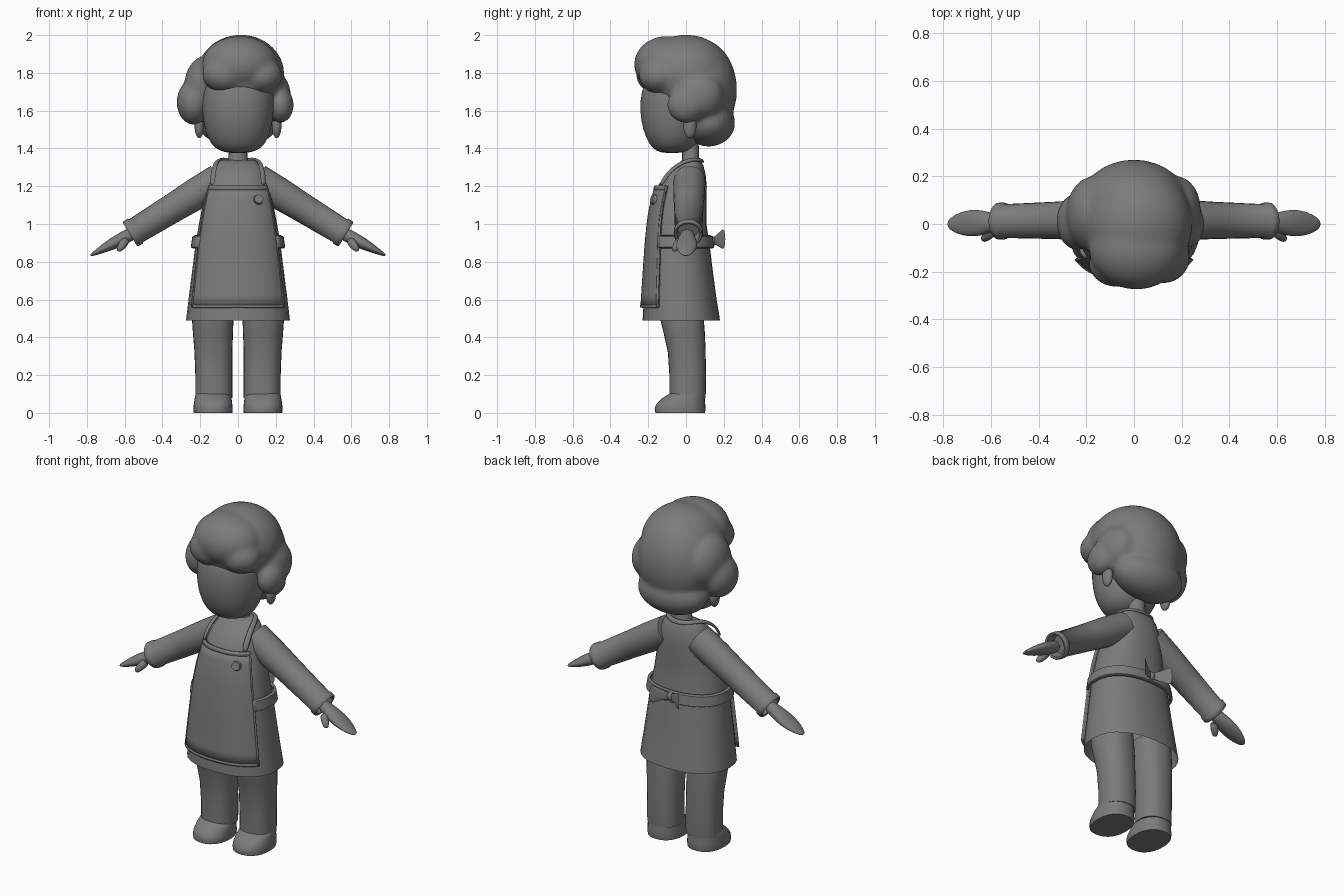
import bpy, bmesh, math
from mathutils import Vector, Matrix

cube = bpy.data.objects.get("Cube")
if cube:
    bpy.data.objects.remove(cube)

GREY = (0.2, 0.2, 0.2, 1)
clay = bpy.data.materials.new("plain grey")
clay.use_nodes = True
clay.diffuse_color = GREY
clay.node_tree.nodes["Principled BSDF"].inputs["Base Color"].default_value = GREY

X, Y, Z = Vector((1, 0, 0)), Vector((0, 1, 0)), Vector((0, 0, 1))


def finish(name, bm, angle=50, thick=0, subdiv=0):
    bmesh.ops.recalc_face_normals(bm, faces=bm.faces)
    mesh = bpy.data.meshes.new(name)
    bm.to_mesh(mesh)
    bm.free()
    ob = bpy.data.objects.new(name, mesh)
    bpy.context.collection.objects.link(ob)
    mesh.materials.append(clay)
    bpy.ops.object.select_all(action='DESELECT')
    ob.select_set(True)
    bpy.context.view_layer.objects.active = ob
    bpy.ops.object.shade_smooth_by_angle(angle=math.radians(angle))
    if thick:
        mod = ob.modifiers.new("thickness", 'SOLIDIFY')
        mod.thickness, mod.offset = thick, 0
    if subdiv:
        mod = ob.modifiers.new("rounding", 'SUBSURF')
        mod.levels = mod.render_levels = subdiv
    return ob


def oval(center, u, v, a0=0, a1=360, n=28, power=2.3):
    """Points on a slightly squared oval; angle 0 points along v."""
    closed = a1 - a0 >= 360
    pts = []
    for i in range(n if closed else n + 1):
        a = math.radians(a0 + (a1 - a0) * i / n)
        s, c = math.sin(a), math.cos(a)
        pts.append(Vector(center) + u * math.copysign(abs(s) ** (2 / power), s)
                   + v * math.copysign(abs(c) ** (2 / power), c))
    return pts


def loft(name, rings, closed=True, caps=(False, False), **kw):
    bm = bmesh.new()
    rows = [[bm.verts.new(p) for p in r] for r in rings]
    n = len(rows[0])
    for a, b in zip(rows, rows[1:]):
        for i in range(n if closed else n - 1):
            j = (i + 1) % n
            bm.faces.new((a[i], a[j], b[j], b[i]))
    for cap, row in zip(caps, (rows[0], rows[-1])):
        if cap:
            bm.faces.new(row)
    return finish(name, bm, **kw)


def level(row, x=0, grow=0.0, **kw):
    """Horizontal oval from (z, half width, front y, back y)."""
    z, rx, yf, yb = row
    return oval((x, (yf + yb) / 2, z), X * (rx + grow), -Y * ((yb - yf) / 2 + grow), **kw)


def blobs(name, parts, voxel=0):
    bm = bmesh.new()
    for c, r in parts:
        bmesh.ops.create_uvsphere(bm, u_segments=32, v_segments=20, radius=1,
                                  matrix=Matrix.Translation(c) @ Matrix.Diagonal((*r, 1)))
    ob = finish(name, bm, angle=180)
    if voxel:
        mod = ob.modifiers.new("merge", 'REMESH')
        mod.mode, mod.voxel_size, mod.use_smooth_shade = 'VOXEL', voxel, True
        mod = ob.modifiers.new("soften", 'SMOOTH')
        mod.factor, mod.iterations = 0.5, 6
    return ob


# Dress: open at the hem, rounded to the neckline
dress = [(.49, .275, -.23, .18), (.6, .262, -.223, .162), (.75, .243, -.213, .142),
         (.9, .224, -.203, .124), (1.0, .207, -.193, .108), (1.1, .188, -.178, .108),
         (1.2, .163, -.15, .11), (1.26, .147, -.108, .104), (1.31, .122, -.062, .092),
         (1.34, .09, -.015, .075)]


def dress_at(z):
    for a, b in zip(dress, dress[1:]):
        if z <= b[0]:
            t = (z - a[0]) / (b[0] - a[0])
            return tuple(p + (q - p) * t for p, q in zip(a, b))
    return dress[-1]


loft("dress", [level(r) for r in dress], caps=(False, True))

# Apron panel with a raised border, belt around the back
heights = [.56 + .64 * i / 10 for i in range(11)]
loft("apron", [level(dress_at(z), grow=.008, a0=-58, a1=58) for z in heights],
     closed=False, thick=.016)
loft("apron_hem", [level(dress_at(z), grow=.013, a0=-58, a1=58) for z in (.557, .572)],
     closed=False, thick=.012)
loft("apron_top_band", [level(dress_at(z), grow=.013, a0=-58, a1=58) for z in (1.18, 1.203)],
     closed=False, thick=.012)
for s, side in ((1, "left"), (-1, "right")):
    lo, hi = sorted((s * 56, s * 59))
    loft(side + "_apron_edge", [level(dress_at(z), grow=.013, a0=lo, a1=hi, n=2) for z in heights],
         closed=False, thick=.012)
loft("belt", [level(dress_at(z), grow=g, a0=56, a1=304) for z, g in
              ((.875, .008), (.88, .018), (.93, .018), (.935, .008))],
     closed=False, thick=.012)

# Neck strap running over both shoulders and behind the neck
outer = [(.15, -.122, 1.2), (.148, -.095, 1.255), (.138, -.05, 1.302), (.122, .015, 1.332),
         (.095, .062, 1.335), (.05, .09, 1.328), (0, .098, 1.325)]
inner = [(.122, -.148, 1.2), (.118, -.112, 1.265), (.108, -.055, 1.318), (.095, .01, 1.347),
         (.072, .045, 1.35), (.04, .068, 1.347), (0, .075, 1.345)]
both = [[Vector(p) for p in e] + [Vector((-p[0], p[1], p[2])) for p in e[-2::-1]]
        for e in (outer, inner)]
loft("neck_strap", both, closed=False, thick=.016, subdiv=1)

# Button on the chest
bm = bmesh.new()
face_out = Vector((.3, -1, .28))
bmesh.ops.create_cone(bm, cap_ends=True, segments=20, radius1=.028, radius2=.024, depth=.022,
                      matrix=Matrix.Translation((.108, -.172, 1.13))
                      @ face_out.to_track_quat('Z', 'Y').to_matrix().to_4x4())
finish("button", bm, angle=30)

# Bow at the back: knot and two flaring loops
blobs("bow_knot", [((0, .145, .91), (.022, .02, .025))])
for s, side in ((1, "left"), (-1, "right")):
    rings = [oval((s * x, y, z), Y * w + X * s * w, Z * h, n=12) for x, y, z, w, h in
             ((.0, .148, .91, .008, .016), (.04, .165, .915, .012, .03),
              (.085, .195, .92, .013, .052))]
    loft(side + "_bow_loop", rings, caps=(True, True))

# Head, neck and ears
head = [(1.375, .05, -.12, -.03), (1.388, .1, -.162, .02), (1.42, .145, -.195, .06),
        (1.5, .178, -.231, .1), (1.6, .192, -.246, .12), (1.7, .192, -.24, .12),
        (1.8, .17, -.2, .1), (1.9, .1, -.13, .05)]
loft("head", [level(r, power=2.1) for r in head], caps=(True, True), subdiv=1)
loft("neck", [level(r, n=20, power=2) for r in
              ((1.3, .07, -.03, .085), (1.35, .05, -.02, .07), (1.45, .046, -.02, .066))])
blobs("ears", [((s * .205, .02, 1.52), (.025, .035, .065)) for s in (-1, 1)])

# Hair: overlapping volumes merged into one soft mass
blobs("hair", [
    ((.015, .0, 1.795), (.23, .24, .207)),       # crown
    ((0, .07, 1.71), (.235, .2, .27)),           # back
    ((0, .12, 1.535), (.215, .14, .125)),        # nape
    ((.01, -.1, 1.845), (.2, .175, .15)),        # front volume
    ((-.07, -.165, 1.795), (.12, .1, .1)),       # right fringe
    ((.12, -.14, 1.785), (.115, .11, .095)),     # left fringe
    ((-.17, .04, 1.73), (.115, .16, .16)),       # right swell
    ((-.235, .01, 1.645), (.09, .12, .12)),      # right curl
    ((.225, .0, 1.63), (.07, .1, .095)),         # left curl
    ((.18, .06, 1.68), (.1, .14, .13)),          # left swell
], voxel=.014)

for s, side in ((1, "left"), (-1, "right")):
    # Sleeve with a rolled hem
    start, end = Vector((s * .1, .018, 1.235)), Vector((s * .572, .012, .945))
    along = (end - start).normalized()
    up = along.cross(Y) * -s
    sleeve = [(0, .085), (.25, .084), (.5, .078), (.93, .071), (.94, .077), (.99, .077),
              (1, .072), (.995, .062), (.9, .055)]
    loft(side + "_sleeve", [oval(start.lerp(end, t), Y * r, up * r, n=24, power=2)
                            for t, r in sleeve], caps=(True, True))

    # Mitten hand and thumb
    wrist, tip = Vector((s * .55, .008, .955)), Vector((s * .782, 0, .833))
    hup = (tip - wrist).normalized().cross(Y) * -s
    hand = [(0, .036, .036), (.2, .04, .036), (.4, .056, .034), (.6, .058, .028),
            (.8, .046, .018), (.94, .028, .01), (1, .01, .004)]
    loft(side + "_hand", [oval(wrist.lerp(tip, t), Y * w, hup * h, n=16, power=2)
                          for t, w, h in hand], caps=(True, True), angle=80, subdiv=1)
    base, end = Vector((s * .59, -.025, .918)), Vector((s * .635, -.068, .858))
    aim = (end - base).normalized()
    tu = aim.cross(Z).normalized()
    loft(side + "_thumb", [oval(base.lerp(end, t), tu * r, aim.cross(tu) * r, n=12, power=2)
                           for t, r in ((0, .024), (.4, .024), (.8, .019), (1, .009))],
         caps=(True, True), angle=80, subdiv=1)

    # Trouser leg with a turned hem, and shoe
    leg = [(.08, .09, -.078, .095), (.08, .098, -.087, .103), (.105, .098, -.088, .105),
           (.2, .098, -.088, .106), (.32, .1, -.096, .104), (.42, .106, -.118, .1),
           (.5, .11, -.137, .094), (.6, .105, -.145, .09)]
    loft(side + "_trouser_leg", [level(r, x=s * (.128 + .02 * max(0, r[0] - .2))) for r in leg],
         caps=(True, True))
    shoe = [(0, .102, -.162, .1), (.02, .104, -.166, .104), (.045, .102, -.158, .102),
            (.075, .098, -.13, .1), (.1, .093, -.09, .098), (.11, .085, -.07, .09)]
    loft(side + "_shoe", [level(r, x=s * .132) for r in shoe], caps=(True, True))
